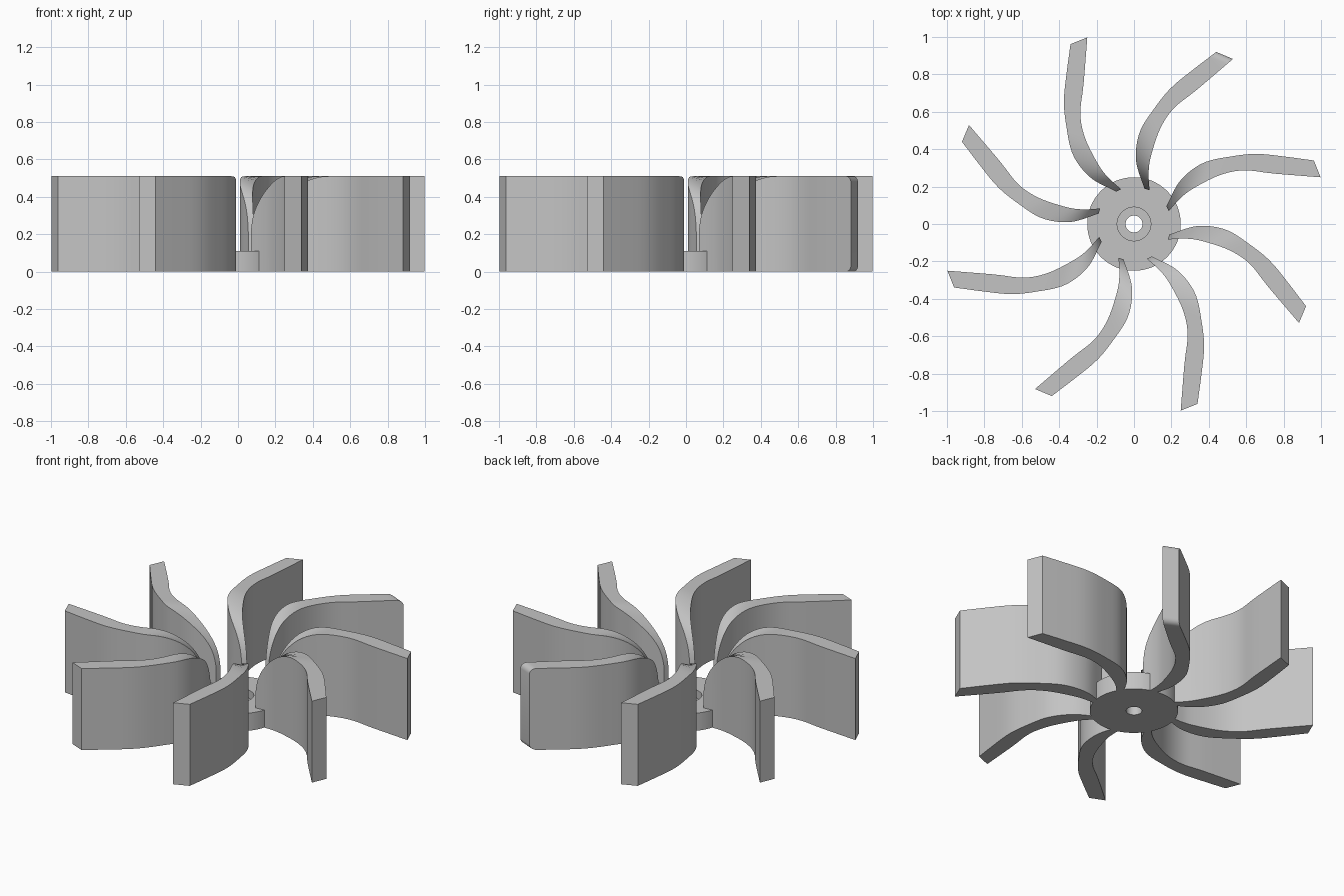
import bpy, bmesh, math
from mathutils import Vector, Matrix

old = bpy.data.objects.get("Cube")
if old:
    bpy.data.objects.remove(old, do_unlink=True)

HEIGHT, ROUND, INNER = 0.51, 0.3, 0.2

grey = bpy.data.materials.new("plain_grey")
grey.use_nodes = True
colour = (0.55, 0.55, 0.55, 1)
grey.diffuse_color = colour
grey.node_tree.nodes["Principled BSDF"].inputs["Base Color"].default_value = colour


def finish(bm, name):
    bmesh.ops.recalc_face_normals(bm, faces=bm.faces)
    mesh = bpy.data.meshes.new(name)
    bm.to_mesh(mesh)
    bm.free()
    mesh.materials.append(grey)
    obj = bpy.data.objects.new(name, mesh)
    bpy.context.collection.objects.link(obj)
    bpy.ops.object.select_all(action="DESELECT")
    obj.select_set(True)
    bpy.context.view_layer.objects.active = obj
    bpy.ops.object.shade_smooth_by_angle(angle=math.radians(30))
    return obj


def spline(points, t):
    """Smooth curve through the points, t from 0 to 1."""
    p = [Vector(q) for q in points]
    p = [2 * p[0] - p[1]] + p + [2 * p[-1] - p[-2]]
    i = min(int(t * (len(p) - 3)), len(p) - 4)
    u = t * (len(p) - 3) - i
    a, b, c, d = p[i:i + 4]
    return 0.5 * (2 * b + (c - a) * u + (2 * a - 5 * b + 4 * c - d) * u ** 2
                  + (3 * b - a - 3 * c + d) * u ** 3)


def top_height(point):
    """Blade top rises along a quarter circle from its inner end."""
    d = min(max(INNER + ROUND - point.length, 0), ROUND)
    return HEIGHT - ROUND + math.sqrt(ROUND ** 2 - d ** 2)


# Hub: disc with a counterbored shaft hole
profile = [(0.045, 0), (0.25, 0), (0.25, 0.11), (0.09, 0.11), (0.09, 0.06), (0.045, 0.06)]
SIDES = 64
bm = bmesh.new()
rings = []
for k in range(SIDES):
    a = 2 * math.pi * k / SIDES
    rings.append([bm.verts.new((r * math.cos(a), r * math.sin(a), z)) for r, z in profile])
for k in range(SIDES):
    r0, r1 = rings[k], rings[(k + 1) % SIDES]
    for j in range(len(profile)):
        n = (j + 1) % len(profile)
        bm.faces.new((r0[j], r1[j], r1[n], r0[n]))
finish(bm, "hub")

# Blades: two edge curves joined into a curved wall
leading = [(0.19, -0.055), (0.34, -0.011), (0.49, -0.03), (0.62, -0.11),
           (0.73, -0.2), (0.83, -0.322), (0.92, -0.44)]
trailing = [(0.18, -0.083), (0.27, -0.078), (0.36, -0.09), (0.51, -0.14),
            (0.62, -0.214), (0.717, -0.335), (0.882, -0.529)]
STEPS = 28


def make_blade(name, turn, rounded_tip):
    bm = bmesh.new()
    rows = []
    for s in range(STEPS + 1):
        t = (s / STEPS) ** 1.5
        a, b = spline(leading, t), spline(trailing, t)
        rows.append([bm.verts.new((p.x, p.y, z)) for p, z in
                     ((a, 0), (a, top_height(a)), (b, top_height(b)), (b, 0))])
    for r0, r1 in zip(rows, rows[1:]):
        for j in range(4):
            n = (j + 1) % 4
            bm.faces.new((r0[j], r0[n], r1[n], r1[j]))
    bm.faces.new(rows[0])
    bm.faces.new(rows[-1])
    if rounded_tip:
        tip = rows[-1]
        edges = [bm.edges.get((tip[1], tip[2])), bm.edges.get((tip[3], tip[0]))]
        bmesh.ops.bevel(bm, geom=edges, offset=0.035, segments=5,
                        profile=0.5, affect="EDGES")
    bm.transform(Matrix.Rotation(turn, 4, "Z"))
    finish(bm, name)


for k in range(8):
    make_blade(f"blade_{k + 1}", k * math.pi / 4, k == 2)
